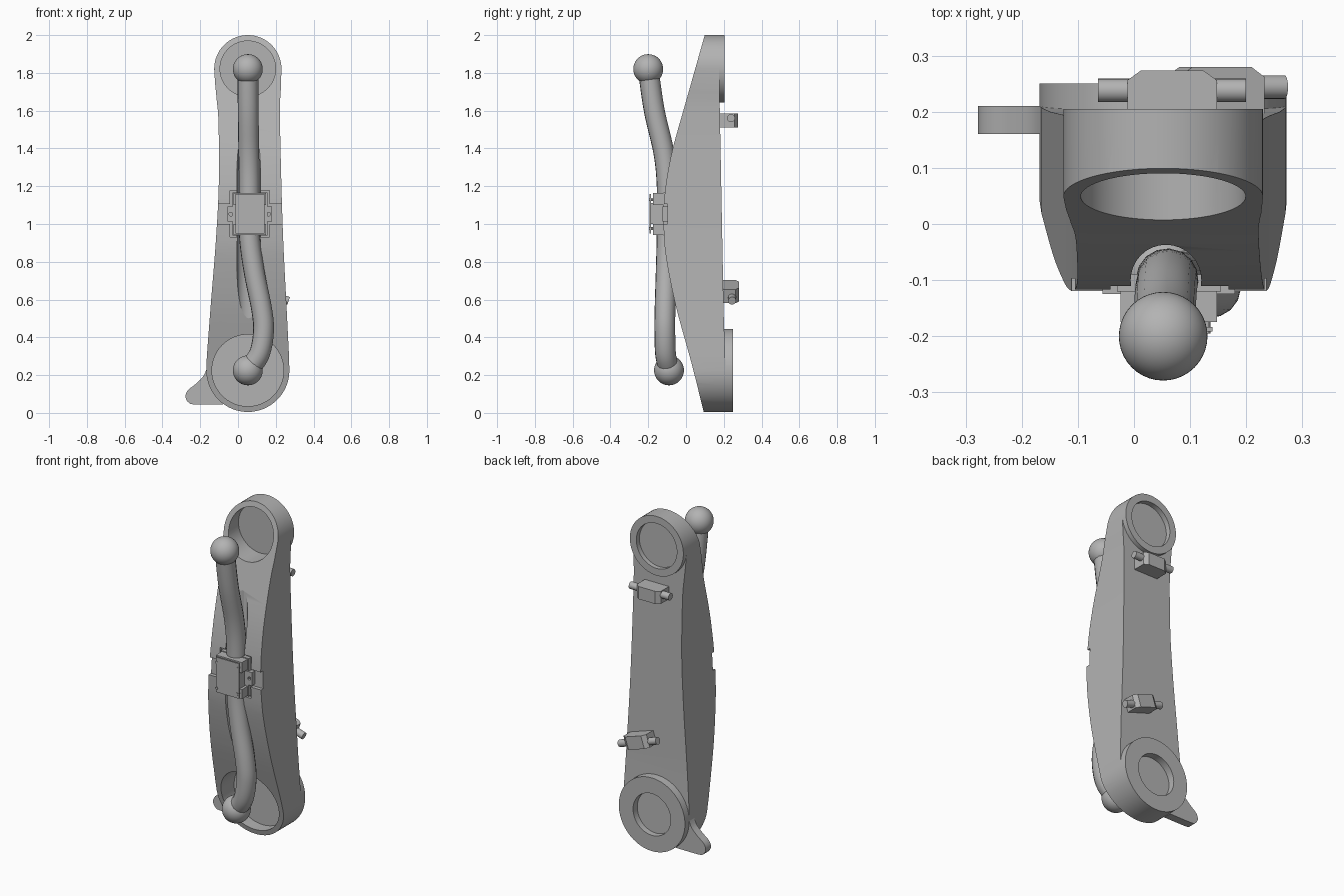
import bpy, bmesh
from math import sin, cos, pi, radians
from mathutils import Matrix, Vector

cube = bpy.data.objects.get("Cube")
if cube:
    bpy.data.objects.remove(cube, do_unlink=True)

grey = bpy.data.materials.new("metal grey")
grey.use_nodes = True
grey.diffuse_color = (0.45, 0.45, 0.45, 1)
grey.node_tree.nodes["Principled BSDF"].inputs["Base Color"].default_value = (0.45, 0.45, 0.45, 1)


def finish(ob, smooth=True):
    ob.data.materials.clear()
    ob.data.materials.append(grey)
    if smooth:
        bpy.ops.object.select_all(action='DESELECT')
        ob.select_set(True)
        bpy.context.view_layer.objects.active = ob
        bpy.ops.object.shade_smooth_by_angle(angle=radians(30))
    return ob


def prism(name, pts, axis, lo, hi):
    """Extrude a 2D outline along one axis."""
    place = {'x': lambda a, b, t: (t, a, b),
             'y': lambda a, b, t: (a, t, b),
             'z': lambda a, b, t: (a, b, t)}[axis]
    bm = bmesh.new()
    face = bm.faces.new([bm.verts.new(place(a, b, lo)) for a, b in pts])
    moved = bmesh.ops.extrude_face_region(bm, geom=[face])['geom']
    step = Vector(place(0, 0, hi - lo))
    bmesh.ops.translate(bm, vec=step, verts=[v for v in moved if isinstance(v, bmesh.types.BMVert)])
    bmesh.ops.recalc_face_normals(bm, faces=bm.faces)
    me = bpy.data.meshes.new(name)
    bm.to_mesh(me)
    bm.free()
    ob = bpy.data.objects.new(name, me)
    bpy.context.collection.objects.link(ob)
    return finish(ob)


def arc(cx, cz, r, a0, a1, n=32):
    angles = [radians(a0 + (a1 - a0) * i / n) for i in range(n + 1)]
    return [(cx + r * cos(a), cz + r * sin(a)) for a in angles]


def disc(name, cx, cz, r, axis, lo, hi, n=64):
    return prism(name, arc(cx, cz, r, 0, 360, n)[:-1], axis, lo, hi)


def box(name, x0, x1, y0, y1, z0, z1):
    return prism(name, [(x0, z0), (x1, z0), (x1, z1), (x0, z1)], 'y', y0, y1)


def boolean(ob, tool, operation='DIFFERENCE'):
    mod = ob.modifiers.new("cut", 'BOOLEAN')
    mod.operation, mod.object, mod.solver = operation, tool, 'EXACT'
    bpy.context.view_layer.objects.active = ob
    bpy.ops.object.modifier_apply(modifier=mod.name)
    bpy.data.objects.remove(tool, do_unlink=True)
    finish(ob)


def smooth_path(pts, n=6):
    """Catmull-Rom interpolation through the points."""
    p = [Vector(q) for q in [pts[0]] + pts + [pts[-1]]]
    out = []
    for a, b, c, d in zip(p, p[1:], p[2:], p[3:]):
        for i in range(n):
            t = i / n
            out.append(0.5 * (2 * b + (c - a) * t + (2 * a - 5 * b + 4 * c - d) * t * t
                              + (3 * b - a - 3 * c + d) * t ** 3))
    return out + [p[-1]]


MID, TOP_Z, LOW_Z = 0.052, 1.822, 0.225

# Body: front outline intersected with the bowed side profile
right_edge = smooth_path([(0.27, 0.3), (0.255, 0.6), (0.24, 0.9), (0.23, 1.2), (0.222, 1.58), (0.227, 1.72)])
left_edge = smooth_path([(-0.121, 1.74), (-0.113, 1.66), (-0.103, 1.53), (-0.102, 1.2),
                         (-0.118, 0.9), (-0.142, 0.6), (-0.165, 0.3)])
outline = (arc(MID, LOW_Z, 0.22, 180, 360) + [tuple(v) for v in right_edge]
           + arc(MID, TOP_Z, 0.178, 0, 180) + [tuple(v) for v in left_edge])
front_curve = smooth_path([(0.095, 0.0), (0.03, 0.26), (-0.055, 0.57), (-0.105, 0.82), (-0.118, 0.97),
                           (-0.118, 1.08), (-0.105, 1.22), (-0.07, 1.4), (0.003, 1.66), (0.102, 2.01)])
body = prism("arm_body", outline, 'y', -0.3, 0.4)
profile = [tuple(v) for v in front_curve] + [(0.172, 2.01), (0.178, 1.65), (0.2, 0.5), (0.218, 0.0)]
boolean(body, prism("side_profile", profile, 'x', -1, 1), 'INTERSECT')

# Front pockets, handle groove and clamp slot
boolean(body, disc("upper_pocket", MID, TOP_Z, 0.147, 'y', -0.3, 0.14))
boolean(body, disc("lower_pocket", MID, LOW_Z, 0.19, 'y', -0.3, 0.16))
boolean(body, disc("handle_groove", 0.057, -0.1, 0.063, 'z', 0.4, 1.7, 32))
boolean(body, box("clamp_slot", -0.5, 0.5, -0.3, -0.097, 1.0, 1.105))
boolean(body, box("clamp_seat", -0.042, 0.168, -0.3, -0.097, 0.93, 1.178))

# Bearing rings on the back
for name, z, r, hole, y0, y1 in (("upper_ring", TOP_Z, 0.178, 0.135, 0.165, 0.205),
                                 ("lower_ring", LOW_Z, 0.22, 0.125, 0.2, 0.25)):
    ring = disc(name, MID, z, r, 'y', y0, y1)
    boolean(ring, disc("ring_hole", MID, z, hole, 'y', 0, 1))

# Fin at the foot
fin_edge = smooth_path([(-0.155, 0.27), (-0.18, 0.2), (-0.222, 0.155), (-0.265, 0.12), (-0.278, 0.085),
                        (-0.262, 0.055), (-0.23, 0.045), (-0.08, 0.045)])
prism("foot_fin", [tuple(v) for v in fin_edge] + [(0.0, 0.2)], 'y', 0.16, 0.21)

# Curved handle with ball ends
path = [(0.052, -0.2, 1.82), (0.054, -0.168, 1.6), (0.057, -0.118, 1.38), (0.06, -0.1, 1.2),
        (0.06, -0.1, 0.95), (0.085, -0.105, 0.75), (0.125, -0.111, 0.55), (0.135, -0.112, 0.43),
        (0.112, -0.108, 0.31), (0.052, -0.09, 0.225)]
curve = bpy.data.curves.new("handle", 'CURVE')
curve.dimensions, curve.bevel_depth, curve.bevel_resolution = '3D', 0.055, 6
spline = curve.splines.new('POLY')
points = smooth_path(path)
spline.points.add(len(points) - 1)
for point, co in zip(spline.points, points):
    point.co = (*co, 1)
handle = bpy.data.objects.new("handle", curve)
bpy.context.collection.objects.link(handle)
bpy.ops.object.select_all(action='DESELECT')
handle.select_set(True)
bpy.context.view_layer.objects.active = handle
bpy.ops.object.convert(target='MESH')
finish(bpy.context.view_layer.objects.active)
for name, co in (("upper_ball", path[0]), ("lower_ball", path[-1])):
    bpy.ops.mesh.primitive_uv_sphere_add(segments=40, ring_count=24, radius=0.079, location=co)
    bpy.context.object.name = name
    finish(bpy.context.object)

# Clamp around the handle
box("clamp_base", -0.03, 0.155, -0.12, -0.09, 0.94, 1.168)
box("clamp_core", -0.005, 0.132, -0.188, -0.095, 1.0, 1.11)
for name, z0, z1 in (("clamp_upper_bar", 1.1, 1.163), ("clamp_lower_bar", 0.943, 1.0)):
    box(name, -0.024, 0.148, -0.175, -0.1, z0, z1)
box("clamp_cover", -0.012, 0.14, -0.192, -0.184, 0.95, 1.16)
for x in (-0.008, 0.128):
    for z in (0.975, 1.13):
        disc("cover_screw", x, z, 0.008, 'y', -0.195, -0.17, 12)
for name, x0, x1 in (("clamp_right_ear", -0.056, 0.0), ("clamp_left_ear", 0.12, 0.18)):
    ear = box(name, x0, x1, -0.125, -0.09, 1.012, 1.092)
    hole_x = x0 + 0.018 if x0 < 0 else x1 - 0.018
    boolean(ear, disc("ear_hole", hole_x, 1.052, 0.01, 'y', -0.2, -0.105, 16))

# Back lugs, each a chamfered block with a peg at either end
lug_shape = [(-0.08, -0.07), (0.08, -0.07), (0.08, 0.018), (0.055, 0.036), (-0.055, 0.036), (-0.08, 0.018)]
for name, x, y, z, drop, tilt in (("upper_lug", 0.068, 0.238, 1.548, 0.012, 0),
                                  ("lower_lug", 0.145, 0.244, 0.642, -0.008, 18)):
    block = prism(name, lug_shape, 'z', -0.038, 0.038)
    peg = disc(name + "_peg", 0, drop, 0.021, 'x', -0.132, 0.132, 24)
    for part in (block, peg):
        part.data.transform(Matrix.Translation((x, y, z)) @ Matrix.Rotation(radians(tilt), 4, 'Y'))
